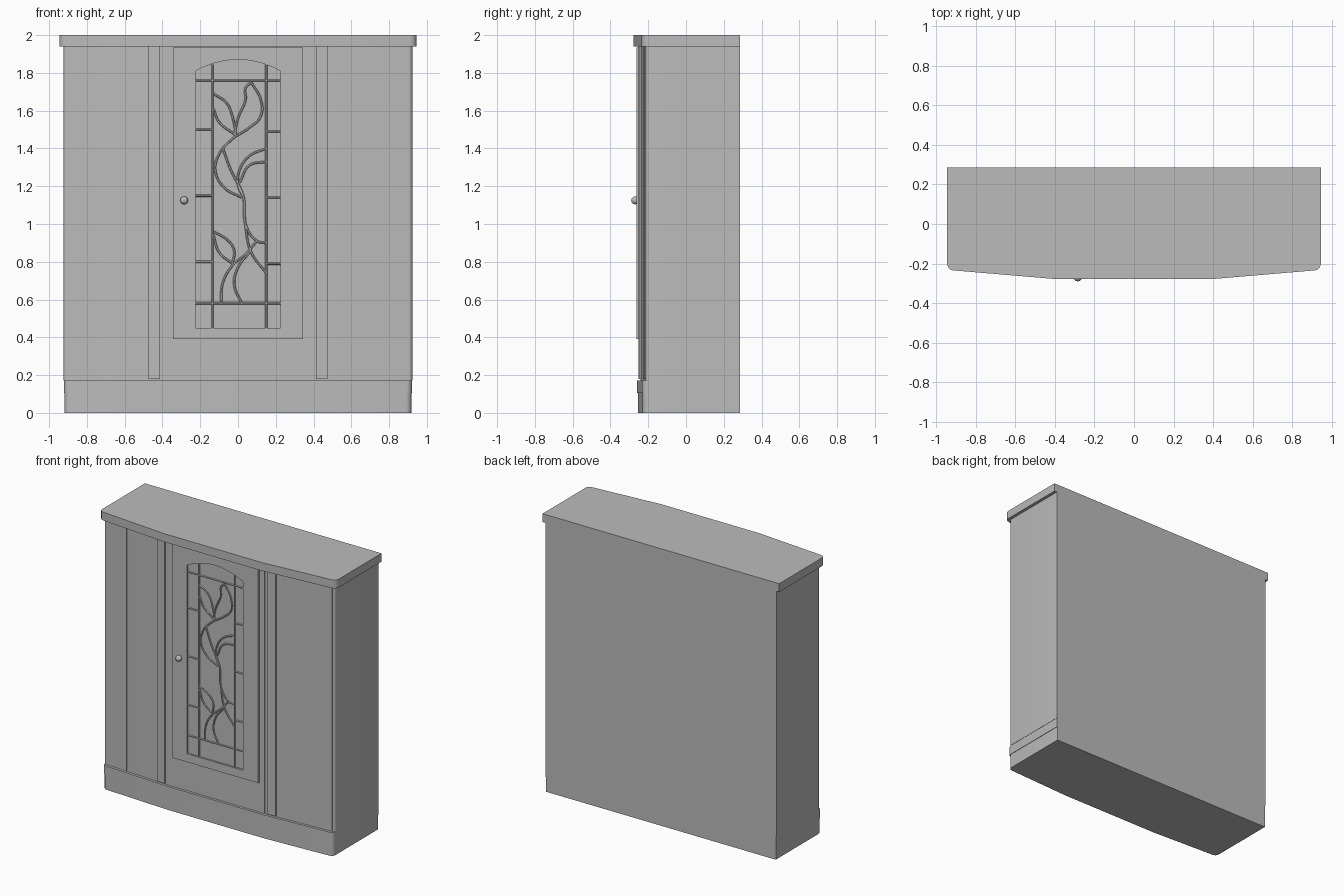
import bpy, bmesh, math

cube = bpy.data.objects.get("Cube")
if cube:
    bpy.data.objects.remove(cube, do_unlink=True)

grey = bpy.data.materials.new("plain grey")
grey.use_nodes = True
colour = (0.5, 0.5, 0.5, 1)
grey.diffuse_color = colour
grey.node_tree.nodes["Principled BSDF"].inputs["Base Color"].default_value = colour

BACK = 0.287
DOOR_Y = -0.249      # front of the door core
FRAME_Y = -0.262     # front of the raised door frame


def finish(obj):
    """Give the part its colour and smooth shading with sharp edges."""
    obj.data.materials.clear()
    obj.data.materials.append(grey)
    bpy.ops.object.select_all(action='DESELECT')
    obj.select_set(True)
    bpy.context.view_layer.objects.active = obj
    bpy.ops.object.shade_smooth_by_angle(angle=math.radians(30))
    return obj


def prism(name, outline, z0, z1):
    """Extrude a plan outline upwards from z0 to z1."""
    bm = bmesh.new()
    face = bm.faces.new([bm.verts.new((x, y, z0)) for x, y in outline])
    top = bmesh.ops.extrude_face_region(bm, geom=[face])["geom"]
    verts = [v for v in top if isinstance(v, bmesh.types.BMVert)]
    bmesh.ops.translate(bm, verts=verts, vec=(0, 0, z1 - z0))
    bmesh.ops.recalc_face_normals(bm, faces=bm.faces)
    mesh = bpy.data.meshes.new(name)
    bm.to_mesh(mesh)
    bm.free()
    obj = bpy.data.objects.new(name, mesh)
    bpy.context.collection.objects.link(obj)
    return finish(obj)


def bowed(half, corner, front, radius, flat=0.39):
    """Symmetric plan: straight back, rounded corners, gently bowed front."""
    right = [(half, BACK)]
    for i in range(7):
        a = math.pi / 2 * i / 6
        right.append((half - radius * (1 - math.cos(a)),
                      corner + radius * (1 - math.sin(a))))
    right.append((flat, front))
    return right + [(-x, y) for x, y in reversed(right)]


def slope(x):
    """Depth of the body's angled front at distance x from the middle."""
    return -0.242 + (abs(x) - 0.39) * 0.053


def strip(name, x0, x1, proud):
    """Shallow upright plate that follows the angled front, on both sides."""
    for side, word in ((1, "left"), (-1, "right")):
        outline = [(side * x0, slope(x0) + 0.02), (side * x0, slope(x0) - proud),
                   (side * x1, slope(x1) - proud), (side * x1, slope(x1) + 0.02)]
        prism(word + "_" + name, outline, 0.18, 1.94)


def to_mesh(name, curve):
    """Turn a curve drawn in x and z into a mesh part."""
    temp = bpy.data.objects.new(name, curve)
    bpy.context.collection.objects.link(temp)
    graph = bpy.context.evaluated_depsgraph_get()
    mesh = bpy.data.meshes.new_from_object(temp.evaluated_get(graph))
    bpy.data.objects.remove(temp, do_unlink=True)
    obj = bpy.data.objects.new(name, mesh)
    bpy.context.collection.objects.link(obj)
    obj.rotation_euler.x = math.pi / 2
    return finish(obj)


def add_line(curve, points, smooth=False, closed=False):
    spline = curve.splines.new('BEZIER' if smooth else 'POLY')
    if smooth:
        spline.bezier_points.add(len(points) - 1)
        for p, (x, z) in zip(spline.bezier_points, points):
            p.co = (x, z, 0)
            p.handle_left_type = p.handle_right_type = 'AUTO'
    else:
        spline.points.add(len(points) - 1)
        for p, (x, z) in zip(spline.points, points):
            p.co = (x, z, 0, 1)
    spline.use_cyclic_u = closed


# Plinth, carcass and overhanging top
prism("lower_plinth", bowed(0.918, -0.23, -0.255, 0.03), 0, 0.105)
prism("upper_plinth", bowed(0.921, -0.233, -0.26, 0.03), 0.105, 0.172)
prism("carcass", bowed(0.923, -0.214, -0.242, 0.02), 0.172, 1.94)
prism("top_board", bowed(0.945, -0.235, -0.279, 0.035), 1.94, 2)

# Outer panels and pilasters on the angled front
strip("outer_panel", 0.73, 0.903, 0.004)
strip("pilaster", 0.412, 0.473, 0.011)

# Door core
prism("door_core", [(-0.385, -0.2), (-0.385, DOOR_Y), (0.385, DOOR_Y), (0.385, -0.2)],
      0.18, 1.94)

# Raised door frame with an arched opening
frame = bpy.data.curves.new("door_frame", 'CURVE')
frame.dimensions = '2D'
frame.fill_mode = 'BOTH'
frame.extrude = (DOOR_Y - FRAME_Y) / 2
add_line(frame, [(-0.345, 0.39), (0.345, 0.39), (0.345, 1.935), (-0.345, 1.935)],
         closed=True)
arch = []
for i in range(17):
    x = 0.225 - 0.45 * i / 16
    arch.append((x, 1.87 - 0.06 * (x / 0.225) ** 2))
add_line(frame, [(-0.225, 0.45), (0.225, 0.45)] + arch, closed=True)
to_mesh("door_frame", frame).location.y = (DOOR_Y + FRAME_Y) / 2

# Straight bars of the decorative pane
bars = bpy.data.curves.new("pane_bars", 'CURVE')
bars.dimensions = '3D'
bars.bevel_depth = 0.006
bars.bevel_resolution = 1
for x in (-0.135, 0.15):
    add_line(bars, [(x, 0.45), (x, 1.845)])
for z in (0.58, 1.76):
    add_line(bars, [(-0.225, z), (0.225, z)])
for z in (0.8, 1.15, 1.5):
    add_line(bars, [(-0.225, z), (-0.135, z)])
    add_line(bars, [(0.15, z - 0.01), (0.225, z - 0.01)])
to_mesh("pane_bars", bars).location.y = DOOR_Y - 0.003

# Curling stems and leaves
stems = [
    [(0.07, 1.75), (0.12, 1.66), (0.12, 1.57), (0.06, 1.51), (-0.03, 1.45),
     (-0.1, 1.37), (-0.12, 1.28), (-0.07, 1.19), (0.02, 1.14)],
    [(0.07, 1.75), (0.04, 1.72), (0.04, 1.66), (0, 1.56), (-0.02, 1.47)],
    [(-0.13, 1.69), (-0.06, 1.64), (-0.03, 1.57), (-0.01, 1.47)],
    [(-0.13, 1.61), (-0.1, 1.54), (-0.01, 1.47)],
    [(-0.08, 1.4), (-0.04, 1.29), (0.03, 1.14), (0.04, 1), (0.1, 0.91), (0.15, 0.9)],
    [(0.03, 1.14), (0.04, 0.99), (0.07, 0.85), (0.15, 0.74)],
    [(0.15, 1.4), (0.06, 1.36), (0.01, 1.29), (0, 1.21), (0.03, 1.14)],
    [(0.15, 1.33), (0.06, 1.31), (0.01, 1.22)],
    [(-0.13, 0.96), (-0.05, 0.91), (-0.02, 0.86), (-0.03, 0.79)],
    [(-0.13, 0.94), (-0.1, 0.85), (-0.03, 0.79)],
    [(0.1, 0.91), (0.04, 0.84), (-0.03, 0.78), (-0.08, 0.69), (-0.09, 0.58)],
    [(0.07, 0.86), (0, 0.77), (-0.02, 0.68), (0.02, 0.58)],
]
vine = bpy.data.curves.new("vine_tracery", 'CURVE')
vine.dimensions = '3D'
vine.resolution_u = 8
vine.bevel_depth = 0.006
vine.bevel_resolution = 1
for points in stems:
    add_line(vine, points, smooth=True)
to_mesh("vine_tracery", vine).location.y = DOOR_Y - 0.003

# Round door knob
bpy.ops.mesh.primitive_uv_sphere_add(segments=24, ring_count=12, radius=0.021,
                                     location=(-0.285, -0.269, 1.125))
knob = bpy.context.object
knob.name = "door_knob"
finish(knob)
